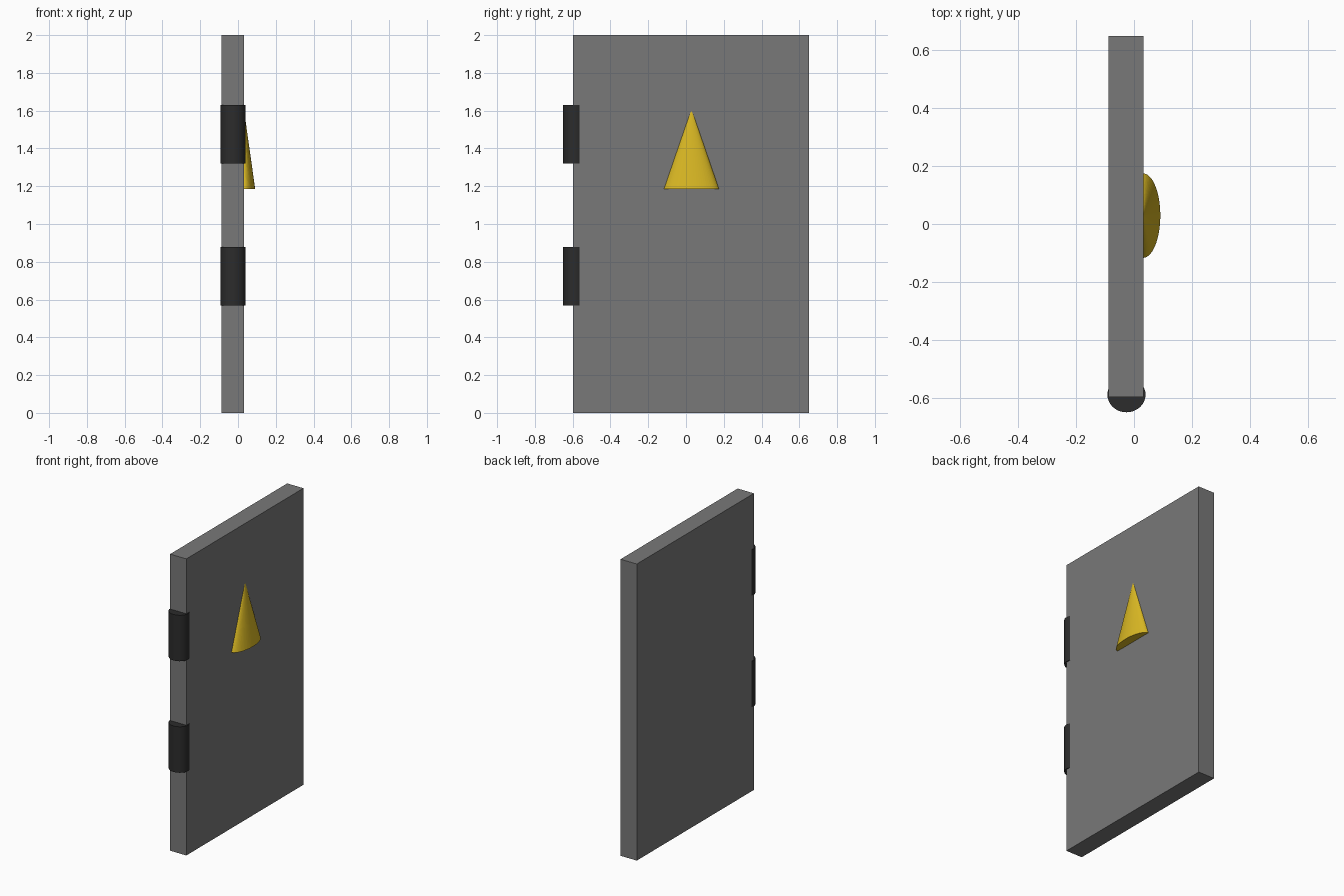
import bpy, math

if "Cube" in bpy.data.objects:
    bpy.data.objects.remove(bpy.data.objects["Cube"])


def finish(obj, name, size, rgb):
    obj.name = name
    obj.scale = size
    bpy.ops.object.transform_apply(location=False, rotation=False, scale=True)
    mat = bpy.data.materials.new(name + "_colour")
    mat.diffuse_color = (*rgb, 1)
    mat.use_nodes = True
    mat.node_tree.nodes["Principled BSDF"].inputs["Base Color"].default_value = mat.diffuse_color
    obj.data.materials.append(mat)


# Door slab
bpy.ops.mesh.primitive_cube_add(size=1, location=(-0.0275, 0.026, 1))
finish(bpy.context.object, "door_panel", (0.121, 1.248, 2), (0.19, 0.19, 0.19))

# Hinge barrels, partly sunk in the door's edge
for name, z in (("lower_hinge", 0.723), ("upper_hinge", 1.475)):
    bpy.ops.mesh.primitive_cylinder_add(vertices=32, radius=1, depth=1,
                                        location=(-0.026, -0.59, z))
    finish(bpy.context.object, name, (0.066, 0.061, 0.31), (0.025, 0.025, 0.025))
    bpy.ops.object.shade_smooth_by_angle(angle=math.radians(35))

# Flattened golden cone on the door's face; fine flat facets keep the tip clean
bpy.ops.mesh.primitive_cone_add(vertices=64, radius1=1, radius2=0, depth=1,
                                location=(0.031, 0.029, 1.3975))
finish(bpy.context.object, "cone_ornament", (0.06, 0.146, 0.425), (0.70, 0.48, 0.017))
